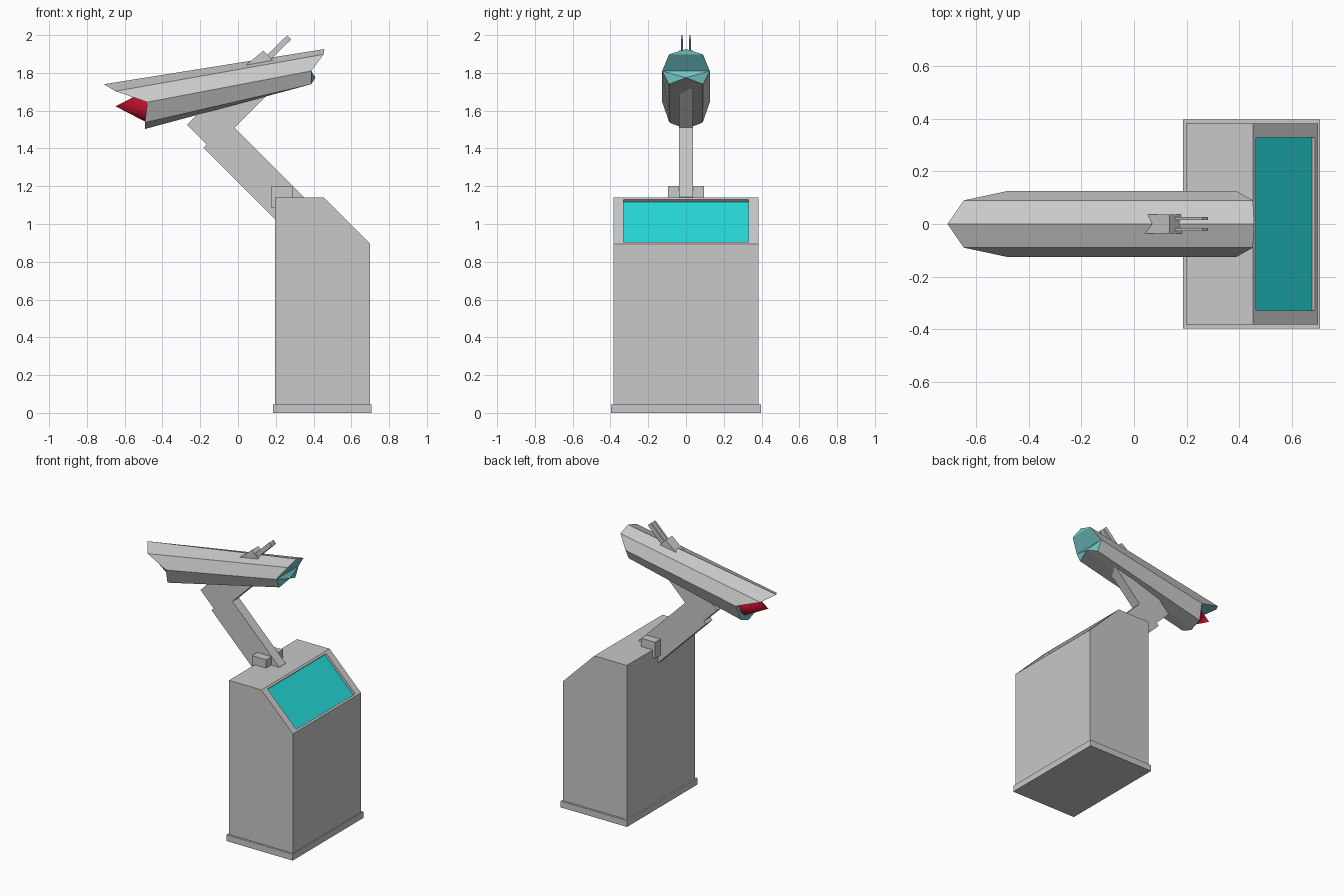
import bpy, bmesh, math
from mathutils import Vector, Matrix

if "Cube" in bpy.data.objects:
    bpy.data.objects.remove(bpy.data.objects["Cube"])


def material(name, rgb):
    m = bpy.data.materials.new(name)
    m.diffuse_color = (*rgb, 1)
    m.use_nodes = True
    m.node_tree.nodes["Principled BSDF"].inputs["Base Color"].default_value = m.diffuse_color
    return m


GREY = material("light grey", (0.58, 0.58, 0.58))
SCREEN = material("bright cyan", (0.018, 0.68, 0.68))
TEAL = material("pale teal", (0.18, 0.58, 0.58))
RED = material("red", (0.62, 0.006, 0.03))


def finish(name, bm, *mats):
    bmesh.ops.recalc_face_normals(bm, faces=bm.faces[:])
    me = bpy.data.meshes.new(name)
    bm.to_mesh(me)
    bm.free()
    for m in mats:
        me.materials.append(m)
    ob = bpy.data.objects.new(name, me)
    bpy.context.collection.objects.link(ob)
    return ob


def prism(profile, half):
    """Extrude an (x, z) profile evenly across y."""
    bm = bmesh.new()
    face = bm.faces.new([bm.verts.new((x, -half, z)) for x, z in profile])
    new = bmesh.ops.extrude_face_region(bm, geom=[face])["geom"]
    bmesh.ops.translate(bm, vec=(0, 2 * half, 0),
                        verts=[v for v in new if isinstance(v, bmesh.types.BMVert)])
    bmesh.ops.recalc_face_normals(bm, faces=bm.faces[:])
    return bm


def box(x0, x1, z0, z1):
    return [(x0, z0), (x1, z0), (x1, z1), (x0, z1)]


# Plinth
finish("plinth", prism(box(0.186, 0.708, 0, 0.045), 0.397), GREY)

# Cabinet with a sloped console and recessed screen
bm = prism([(0.197, 0.02), (0.70, 0.02), (0.70, 0.893), (0.453, 1.14), (0.197, 1.14)], 0.383)
slope = next(f for f in bm.faces if f.normal.x > 0.5 and f.normal.z > 0.5)
bmesh.ops.inset_region(bm, faces=[slope], thickness=0.021)
for v in slope.verts:
    v.co.y = math.copysign(0.33, v.co.y)
slope.normal_update()
normal = slope.normal.copy()
floor = bmesh.ops.extrude_discrete_faces(bm, faces=[slope])["faces"][0]
bmesh.ops.translate(bm, vec=-normal * 0.018, verts=floor.verts[:])
floor.material_index = 1
finish("cabinet", bm, GREY, SCREEN)

# Bent support arm and the clamp at its foot
finish("support_arm", prism([(-0.27, 1.525), (-0.166, 1.421), (-0.183, 1.404), (0.21, 1.011),
                             (0.35, 1.01), (0.35, 1.142), (-0.018, 1.51), (0.21, 1.738),
                             (-0.057, 1.738)], 0.036), GREY)
finish("arm_clamp", prism(box(0.177, 0.288, 1.085, 1.20), 0.094), GREY)

# Faceted head: ridge, shoulder, flank, lower edge and keel at both ends
left_end = [(-0.71, 0, 1.74), (-0.648, 0.09, 1.703), (-0.48, 0.126, 1.645),
            (-0.493, 0.088, 1.537), (-0.493, 0, 1.503)]
right_end = [(0.457, 0, 1.926), (0.453, 0.09, 1.898), (0.388, 0.126, 1.81),
             (0.388, 0.09, 1.74), (0.41, 0, 1.775)]
bm = bmesh.new()
rings = []
for r, u, w, l, k in (left_end, right_end):
    pts = [r, u, w, l, k] + [(x, -y, z) for x, y, z in (l, w, u)]
    rings.append([bm.verts.new(p) for p in pts])
a, b = rings
for i in range(8):
    j = (i + 1) % 8
    bm.faces.new((a[i], a[j], b[j], b[i]))
for ring in rings:
    for ids in ((0, 1, 7), (1, 2, 6, 7), (2, 4, 6), (2, 3, 4), (4, 5, 6)):
        bm.faces.new([ring[i] for i in ids]).material_index = 1
finish("head", bm, GREY, TEAL)

# Red nose cone
bm = bmesh.new()
bmesh.ops.create_cone(bm, cap_ends=True, segments=16, radius1=0.086, radius2=0, depth=0.166,
                      matrix=Matrix.Translation((-0.565, 0, 1.623))
                      @ Matrix.Rotation(-math.pi / 2, 4, 'Y'))
cone = finish("nose_cone", bm, RED)
for p in cone.data.polygons:
    p.use_smooth = len(p.vertices) == 3

# Wedge mount on the ridge with two slanted bars
finish("bar_mount", prism([(0.04, 1.84), (0.19, 1.84), (0.19, 1.86), (0.135, 1.918)], 0.037), GREY)
start, end = Vector((0.13, 0, 1.85)), Vector((0.271, 0, 1.988))
along = (end - start).normalized()
side = Vector((-along.z, 0, along.x)) * 0.015
corners = [start - side, end - side, end + side, start + side]
for label, y in (("left", 0.021), ("right", -0.021)):
    bar = finish(label + "_bar", prism([(c.x, c.z) for c in corners], 0.006), GREY)
    bar.location.y = y
